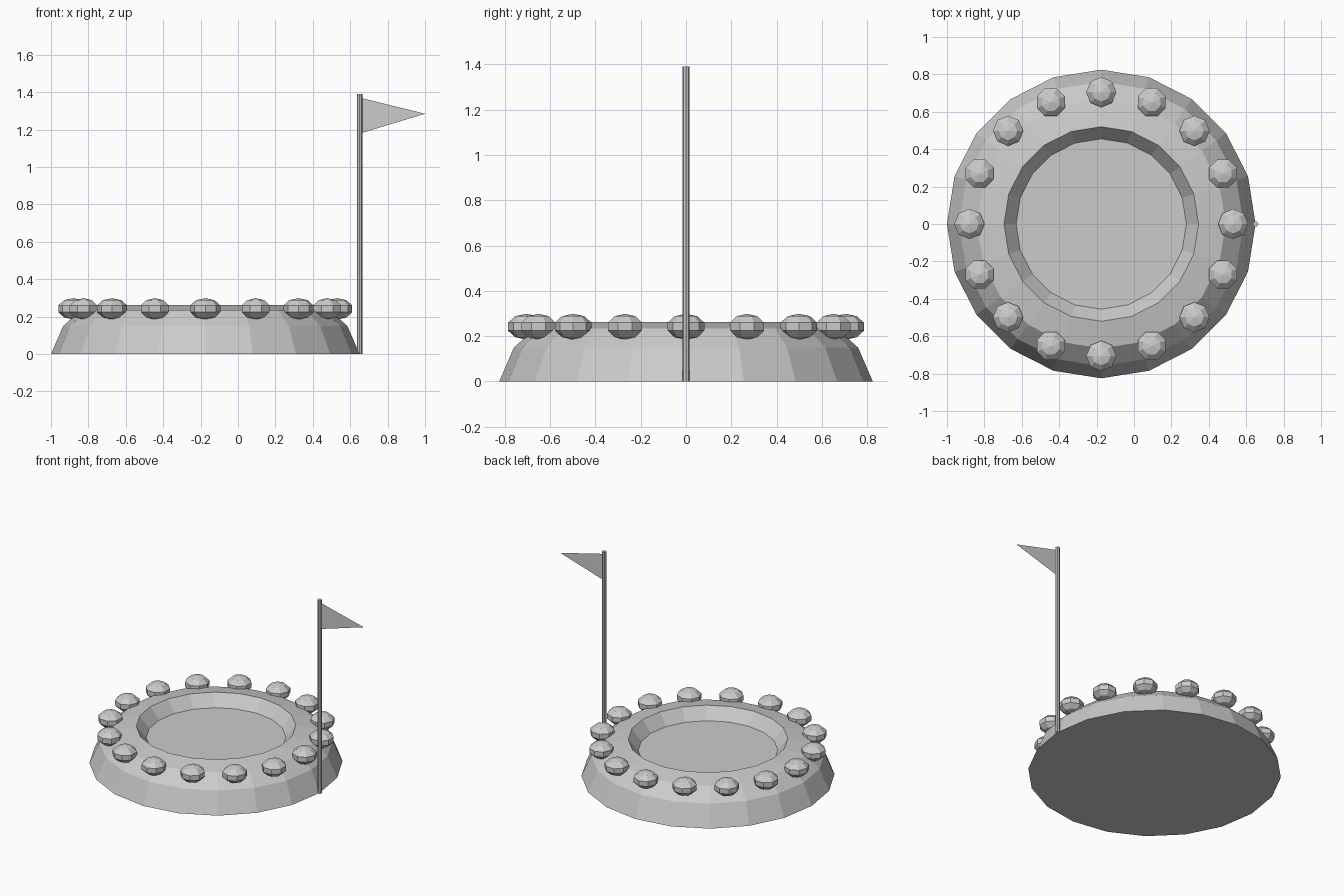
import bpy
import bmesh
from math import cos, sin, tau

if "Cube" in bpy.data.objects:
    bpy.data.objects.remove(bpy.data.objects["Cube"])

grey = bpy.data.materials.new("plain grey")
grey.use_nodes = True
COLOUR = (0.6, 0.6, 0.6, 1)
grey.diffuse_color = COLOUR
grey.node_tree.nodes["Principled BSDF"].inputs["Base Color"].default_value = COLOUR

CENTRE_X = -0.175


def make_object(name, bm, location, recalc=True):
    if recalc:
        bmesh.ops.recalc_face_normals(bm, faces=bm.faces)
    mesh = bpy.data.meshes.new(name)
    bm.to_mesh(mesh)
    bm.free()
    mesh.materials.append(grey)
    obj = bpy.data.objects.new(name, mesh)
    obj.location = location
    bpy.context.collection.objects.link(obj)
    return obj


def turned(name, profile, sides, location):
    """Closed solid turned about z from (radius, height) points."""
    bm = bmesh.new()
    rings = [[bm.verts.new((r * cos(tau * i / sides), r * sin(tau * i / sides), z))
              for i in range(sides)] for r, z in profile]
    for low, high in zip(rings, rings[1:]):
        for i in range(sides):
            j = (i + 1) % sides
            bm.faces.new((low[i], low[j], high[j], high[i]))
    bm.faces.new(rings[0][::-1])
    bm.faces.new(rings[-1])
    return make_object(name, bm, location)


# Round base with a sloping side, gently raised rim and sunken floor
turned("base", [(0.825, 0), (0.76, 0.15), (0.665, 0.235), (0.52, 0.262), (0.455, 0.18)],
       20, (CENTRE_X, 0, 0))

# Ring of faceted, slightly flattened beads
BEADS = 16
for k in range(BEADS):
    angle = tau * k / BEADS
    bm = bmesh.new()
    bmesh.ops.create_uvsphere(bm, u_segments=8, v_segments=5, radius=1)
    bmesh.ops.scale(bm, vec=(0.085, 0.085, 0.057), verts=bm.verts)
    bead = make_object(f"bead_{k + 1}", bm,
                       (CENTRE_X + 0.705 * cos(angle), 0.705 * sin(angle), 0.242))
    bead.rotation_euler.z = angle

# Flag pole at the edge of the base
turned("flag_pole", [(0.015, 0), (0.015, 1.39)], 8, (0.65, 0, 0))

# Flat triangular pennant
bm = bmesh.new()
bm.faces.new([bm.verts.new(p) for p in ((0, 0, 1.18), (0.345, 0, 1.285), (0, 0, 1.37))])
make_object("flag", bm, (0.655, 0, 0), recalc=False)
